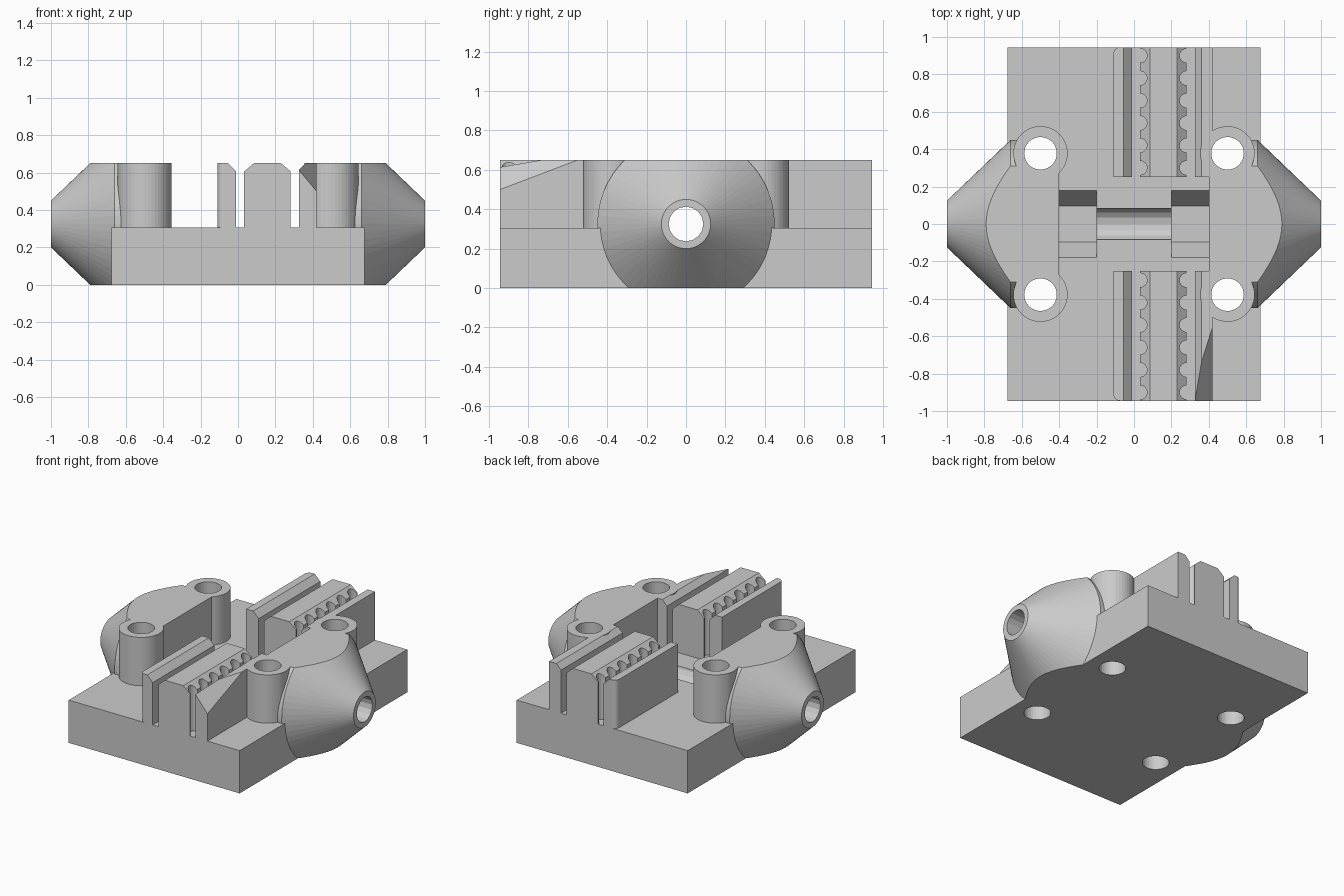
import bpy, bmesh
from math import sin, cos, pi
from mathutils import Matrix, Vector

if "Cube" in bpy.data.objects:
    bpy.data.objects.remove(bpy.data.objects["Cube"])

TOP, DECK, AXIS_Z, END = 0.65, 0.305, 0.325, 0.945
SINK = 0.2          # rails and posts start inside the plate

grey = bpy.data.materials.new("plain grey")
grey.use_nodes = True
grey.diffuse_color = (0.6, 0.6, 0.6, 1)
grey.node_tree.nodes["Principled BSDF"].inputs["Base Color"].default_value = (0.6, 0.6, 0.6, 1)


def arc(cx, cy, r, a0, a1, n):
    return [(cx + r * cos(a0 + (a1 - a0) * i / n), cy + r * sin(a0 + (a1 - a0) * i / n))
            for i in range(n + 1)]


def disc(cx, cy, r, n, turn=0):
    return arc(cx, cy, r, turn, turn + 2 * pi, n)[:-1]


def box(x0, x1, y0, y1):
    return [(x0, y0), (x1, y0), (x1, y1), (x0, y1)]


def prism(points, a, b, axis="Z"):
    """Extrude a plan outline along z, or a (y, z) outline along x."""
    bm = bmesh.new()
    place = (lambda u, v: (a, u, v)) if axis == "X" else (lambda u, v: (u, v, a))
    face = bm.faces.new([bm.verts.new(place(u, v)) for u, v in points])
    ext = bmesh.ops.extrude_face_region(bm, geom=[face])
    step = Vector((b - a, 0, 0)) if axis == "X" else Vector((0, 0, b - a))
    bmesh.ops.translate(bm, vec=step, verts=[v for v in ext["geom"] if isinstance(v, bmesh.types.BMVert)])
    return bm


def slice_off(bm, co, normal):
    """Remove everything on the normal side of a plane and cap the cut."""
    geom = bm.verts[:] + bm.edges[:] + bm.faces[:]
    bmesh.ops.bisect_plane(bm, geom=geom, plane_co=co, plane_no=normal, clear_outer=True)
    bmesh.ops.holes_fill(bm, edges=[e for e in bm.edges if e.is_boundary], sides=0)


def make(name, bm):
    bmesh.ops.recalc_face_normals(bm, faces=bm.faces[:])
    mesh = bpy.data.meshes.new(name)
    bm.to_mesh(mesh)
    bm.free()
    mesh.materials.append(grey)
    obj = bpy.data.objects.new(name, mesh)
    bpy.context.collection.objects.link(obj)
    return obj


def drill(obj, cutters):
    for c in cutters:
        m = obj.modifiers.new("drill", "BOOLEAN")
        m.operation, m.solver, m.object = "DIFFERENCE", "EXACT", c
    bpy.context.view_layer.update()
    result = bpy.data.meshes.new_from_object(obj.evaluated_get(bpy.context.evaluated_depsgraph_get()))
    obj.modifiers.clear()
    obj.data = result


# Cutters: cross bore, nut pockets and bolt holes
bore = make("bore_cutter", prism(disc(0, AXIS_Z, 0.088, 16), -1.1, 1.1, "X"))
nuts = [make("nut_cutter", prism(disc(0, AXIS_Z, 0.19, 6), s * 0.2, s * 0.4, "X")) for s in (-1, 1)]
corners = [(sx, sy) for sx in (-1, 1) for sy in (-1, 1)]
bolts = {c: make("bolt_cutter", prism(disc(c[0] * 0.5, c[1] * 0.378, 0.087, 32), -0.1, 0.8))
         for c in corners}

# Base plate
plate = make("base_plate", prism(box(-0.675, 0.675, -END, END), 0, DECK))
drill(plate, [bore] + nuts + list(bolts.values()))

# Conical end housings, flattened above and below
for sx, side in ((1, "left"), (-1, "right")):
    bm = bmesh.new()
    profile = [(0.4, 0), (0.4, 0.45), (0.66, 0.45), (1, 0.125), (1, 0)]
    vs = [bm.verts.new((sx * x, r, AXIS_Z)) for x, r in profile]
    es = [bm.edges.new(p) for p in zip(vs, vs[1:])]
    bmesh.ops.spin(bm, geom=vs + es, cent=(0, 0, AXIS_Z), axis=(1, 0, 0), angle=2 * pi, steps=64)
    bmesh.ops.remove_doubles(bm, verts=bm.verts[:], dist=1e-4)
    slice_off(bm, (0, 0, TOP), (0, 0, 1))
    slice_off(bm, (0, 0, 0), (0, 0, -1))
    housing = make(side + "_cone_housing", bm)
    drill(housing, [bore, bolts[sx, 1], bolts[sx, -1]])

# Bolt posts
for sx, sy in corners:
    post = make("bolt_post", prism(disc(sx * 0.5, sy * 0.378, 0.145, 48), SINK, TOP))
    drill(post, [bolts[sx, sy]])

# Belt clamp rails, front and back
for sy, end in ((-1, "front"), (1, "back")):
    def flip(points):
        return [(x, sy * y) for x, y in points]

    # Outer smooth rail with a rounded end corner
    outline = [(-0.11, 0.25), (-0.012, 0.25), (-0.012, END)]
    outline += arc(-0.075, END - 0.035, 0.035, pi / 2, pi, 6)
    bm = prism(flip(outline), SINK, TOP)
    slice_off(bm, (-0.055, 0, TOP), (1, 0, 1))
    make(end + "_smooth_rail", bm)

    # Middle rail with round belt grooves on both sides
    grooves = [0.3 + 0.12 * k for k in range(6)]
    outline = [(0.032, 0.25)]
    for y in grooves:
        outline += arc(0.032, y, 0.038, -pi / 2, pi / 2, 8)
    outline += [(0.032, END), (0.282, END)]
    for y in reversed(grooves):
        outline += arc(0.282, y, 0.038, pi / 2, 3 * pi / 2, 8)
    outline += [(0.282, 0.25)]
    bm = prism(flip(outline), SINK, TOP)
    slice_off(bm, (0.085, 0, TOP), (-0.045, 0, 0.053))
    slice_off(bm, (0.23, 0, TOP), (0.045, 0, 0.053))
    make(end + "_toothed_rail", bm)

    # Inner rail beside the posts; the front one has a slanted end
    bm = prism(flip(box(0.325, 0.42, 0.25, END)), SINK, TOP)
    slice_off(bm, (0.362, 0, TOP), (-1, 0, 1))
    if sy < 0:
        slice_off(bm, (0.42, -0.55, TOP), (1.2, -0.38, 1))
    rail = make(end + "_side_rail", bm)
    drill(rail, [bolts[1, sy]])

# Discard the cutters
for c in [bore] + nuts + list(bolts.values()):
    bpy.data.objects.remove(c)
